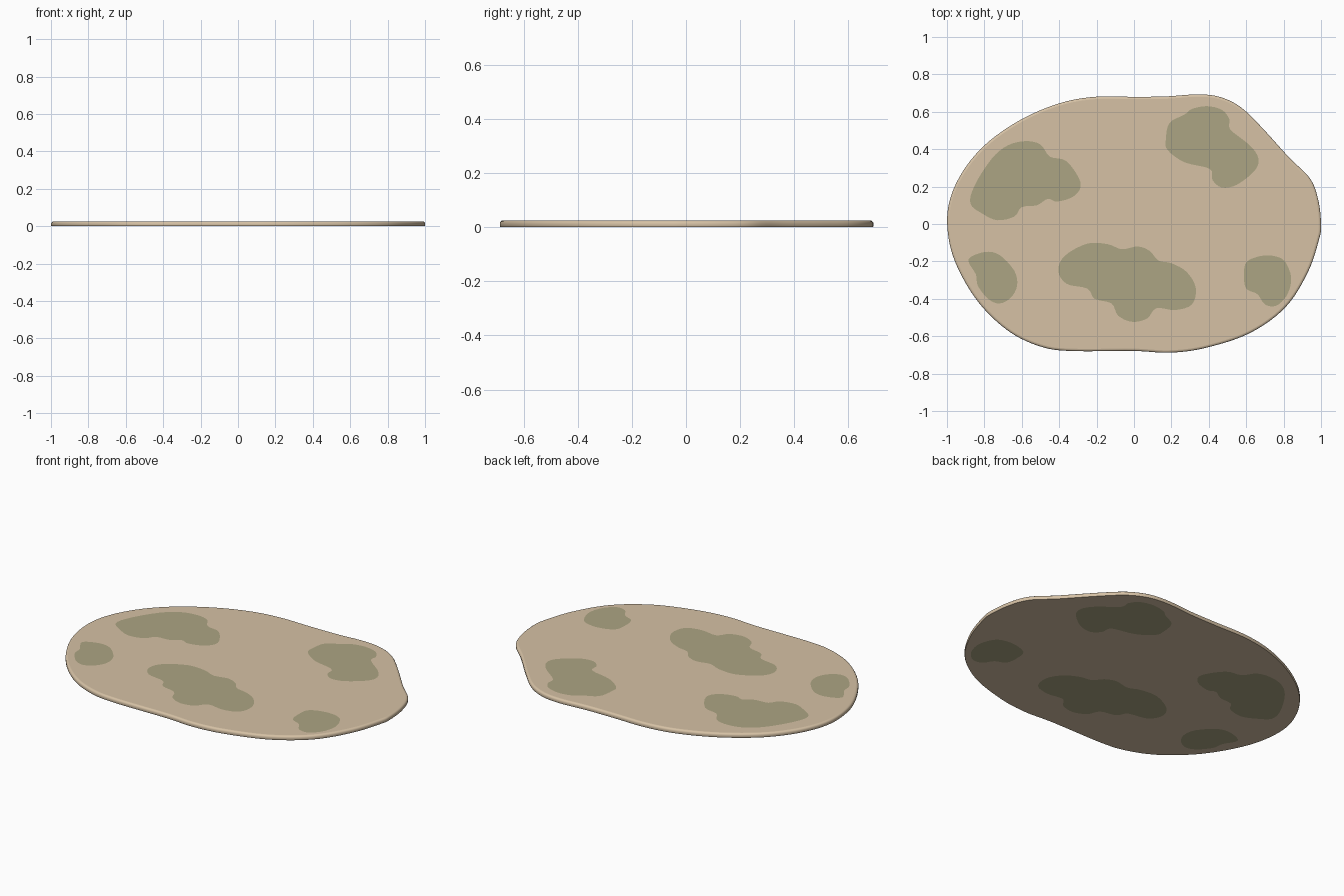
import bpy, bmesh
from mathutils import Vector
from mathutils.geometry import delaunay_2d_cdt

if "Cube" in bpy.data.objects:
    bpy.data.objects.remove(bpy.data.objects["Cube"])

def material(name, rgb):
    m = bpy.data.materials.new(name)
    m.diffuse_color = (*rgb, 1)
    m.use_nodes = True
    m.node_tree.nodes["Principled BSDF"].inputs["Base Color"].default_value = m.diffuse_color
    return m

def smooth_loop(pts, steps):
    """Closed Catmull-Rom curve through the points."""
    p = [Vector(q) for q in pts]
    n, out = len(p), []
    for i in range(n):
        a, b, c, d = p[i - 1], p[i], p[(i + 1) % n], p[(i + 2) % n]
        for s in range(steps):
            t = s / steps
            out.append(0.5 * (2 * b + (c - a) * t + (2 * a - 5 * b + 4 * c - d) * t * t
                              + (3 * b - a - 3 * c + d) * t ** 3))
    return out

def inset(loop, dist):
    """Move a counter-clockwise loop inwards."""
    out = []
    for i, v in enumerate(loop):
        t = (loop[(i + 1) % len(loop)] - loop[i - 1]).normalized()
        out.append(v + Vector((-t.y, t.x)) * dist)
    return out

# Slab outline, counter-clockwise from the right
outline = smooth_loop([
    (1, 0), (.985, .13), (.94, .245), (.83, .355), (.68, .52), (.57, .625), (.46, .679),
    (.34, .693), (.17, .682), (0, .68), (-.21, .68), (-.40, .645), (-.61, .555),
    (-.80, .42), (-.93, .257), (-.995, .08), (-.985, -.11), (-.92, -.28), (-.81, -.445),
    (-.66, -.58), (-.50, -.655), (-.34, -.679), (0, -.679), (.19, -.688), (.38, -.663),
    (.62, -.583), (.81, -.445), (.93, -.257), (.99, -.08)], 6)

# Moss patch outlines, clockwise
patch_back_left = [(-.875, .11), (-.85, .21), (-.76, .35), (-.675, .42), (-.58, .443), (-.50, .425),
                   (-.45, .36), (-.36, .335), (-.285, .22), (-.32, .15), (-.41, .12), (-.46, .135),
                   (-.52, .10), (-.60, .09), (-.64, .04), (-.73, .02), (-.81, .055)]
patch_back_right = [(.17, .45), (.19, .54), (.27, .585), (.31, .615), (.39, .63), (.47, .61),
                    (.51, .56), (.515, .505), (.62, .42), (.665, .35), (.645, .285), (.55, .21),
                    (.47, .195), (.42, .235), (.405, .295), (.27, .33), (.18, .395)]
patch_front_left = [(-.885, -.19), (-.80, -.15), (-.72, -.165), (-.64, -.25), (-.625, -.33),
                    (-.66, -.395), (-.72, -.425), (-.78, -.40), (-.835, -.33), (-.845, -.27)]
patch_front = [(-.405, -.25), (-.37, -.17), (-.25, -.105), (-.14, -.108), (-.065, -.135),
               (.02, -.12), (.085, -.145), (.13, -.195), (.20, -.21), (.28, -.255), (.33, -.34),
               (.31, -.43), (.22, -.46), (.12, -.45), (.07, -.505), (-.01, -.523), (-.085, -.49),
               (-.12, -.425), (-.21, -.40), (-.25, -.345), (-.36, -.32)]
patch_front_right = [(.588, -.27), (.605, -.20), (.70, -.168), (.79, -.185), (.83, -.245),
                     (.84, -.31), (.815, -.385), (.76, -.437), (.70, -.43), (.66, -.375), (.60, -.345)]
patches = [smooth_loop(p[::-1], 4) for p in
           (patch_back_left, patch_back_right, patch_front_left, patch_front, patch_front_right)]

bm = bmesh.new()

# Rim: rounded over at the top edge
rings = []
for d, z in [(.002, 0), (0, .004), (0, .016), (.003, .021), (.007, .024), (.013, .025)]:
    rings.append([bm.verts.new((v.x, v.y, z)) for v in inset(outline, d)])
for lo, hi in zip(rings, rings[1:]):
    for i in range(len(lo)):
        j = (i + 1) % len(lo)
        bm.faces.new((lo[i], lo[j], hi[j], hi[i])).smooth = True

# Top and underside with the moss patches cut in
def cap(ring, z):
    pts, faces = [], []
    for loop in [[v.co.xy for v in ring]] + patches:
        faces.append(list(range(len(pts), len(pts) + len(loop))))
        pts += [Vector(p) for p in loop]
    co, _, tris, _, _, origin = delaunay_2d_cdt(pts, [], faces, 1, 1e-6)
    verts = [bm.verts.new((c.x, c.y, z)) for c in co]
    for t, src in zip(tris, origin):
        f = bm.faces.new([verts[i] for i in t])
        f.material_index = int(any(s > 0 for s in src))

cap(rings[0], 0)
cap(rings[-1], .025)
bmesh.ops.remove_doubles(bm, verts=bm.verts, dist=1e-5)
bmesh.ops.recalc_face_normals(bm, faces=bm.faces)

mesh = bpy.data.meshes.new("ground_slab")
bm.to_mesh(mesh)
bm.free()
mesh.materials.append(material("sandy tan", (.67, .535, .375)))
mesh.materials.append(material("moss green", (.413, .376, .227)))
bpy.context.collection.objects.link(bpy.data.objects.new("ground_slab", mesh))
